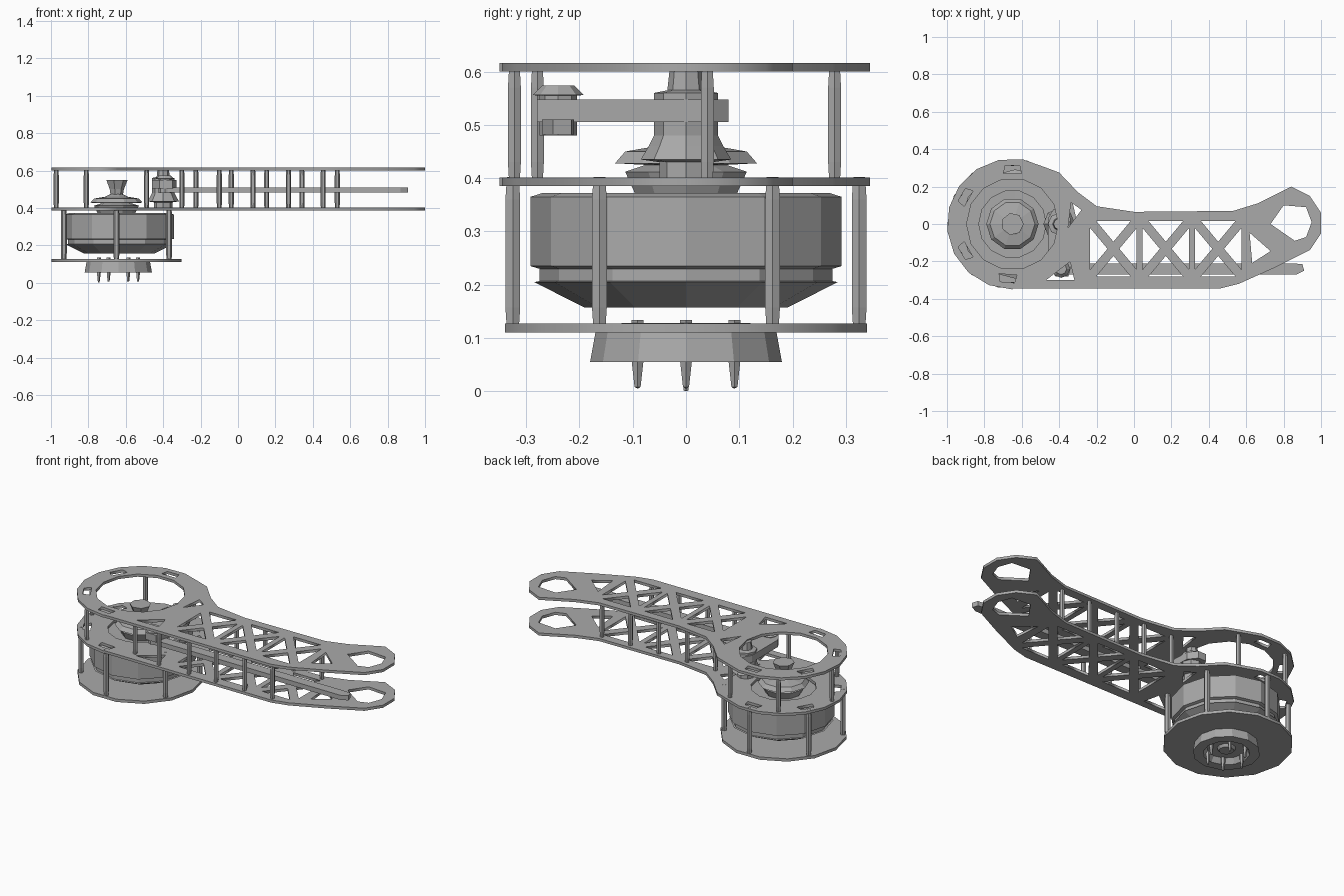
import bpy, bmesh, math
from math import cos, sin, pi, radians
from mathutils import Vector

cube = bpy.data.objects.get("Cube")
if cube:
    bpy.data.objects.remove(cube, do_unlink=True)

GREY = (0.40, 0.40, 0.40, 1)
metal = bpy.data.materials.new("plain grey")
metal.use_nodes = True
metal.diffuse_color = GREY
metal.node_tree.nodes["Principled BSDF"].inputs["Base Color"].default_value = GREY

CX = -0.65  # axis of the round joint


def polar(r, deg, cx=CX, cy=0.0):
    return (cx + r * cos(radians(deg)), cy + r * sin(radians(deg)))


def finish(name, bm):
    bmesh.ops.recalc_face_normals(bm, faces=bm.faces)
    mesh = bpy.data.meshes.new(name)
    bm.to_mesh(mesh)
    bm.free()
    mesh.materials.append(metal)
    obj = bpy.data.objects.new(name, mesh)
    bpy.context.collection.objects.link(obj)
    return obj


def lathe(name, profile, x, y, sides):
    """Spin (radius, height) points round a vertical axis; radius 0 closes to a point."""
    bm = bmesh.new()
    rings = []
    for r, z in profile:
        n = sides if r > 0 else 1
        rings.append([bm.verts.new((*polar(r, 360 * i / sides, x, y), z)) for i in range(n)])
    for a, b in zip(rings, rings[1:]):
        for i in range(sides):
            j = (i + 1) % sides
            quad = [a[i % len(a)], a[j % len(a)], b[j % len(b)], b[i % len(b)]]
            bm.faces.new(list(dict.fromkeys(quad)))
    return finish(name, bm)


def prism(name, outline, z0, z1):
    bm = bmesh.new()
    face = bm.faces.new([bm.verts.new((x, y, z0)) for x, y in outline])
    ext = bmesh.ops.extrude_face_region(bm, geom=[face])
    bmesh.ops.translate(bm, vec=(0, 0, z1 - z0),
                        verts=[v for v in ext["geom"] if isinstance(v, bmesh.types.BMVert)])
    return finish(name, bm)


def plate(name, loops, z0, z1):
    """Flat sheet whose first loop is the outline and the others are cut-outs."""
    curve = bpy.data.curves.new(name, "CURVE")
    curve.dimensions = "2D"
    curve.fill_mode = "BOTH"
    curve.extrude = (z1 - z0) / 2
    for loop in loops:
        spline = curve.splines.new("POLY")
        spline.points.add(len(loop) - 1)
        for p, (x, y) in zip(spline.points, loop):
            p.co = (x, y, 0, 1)
        spline.use_cyclic_u = True
    temp = bpy.data.objects.new(name + "_curve", curve)
    bpy.context.collection.objects.link(temp)
    bpy.context.view_layer.update()
    bm = bmesh.new()
    bm.from_mesh(temp.to_mesh())
    temp.to_mesh_clear()
    bpy.data.objects.remove(temp, do_unlink=True)
    bmesh.ops.remove_doubles(bm, verts=bm.verts, dist=0.0005)
    bmesh.ops.translate(bm, verts=bm.verts, vec=(0, 0, (z0 + z1) / 2))
    return finish(name, bm)


def post(name, x, y, z0, z1, r=0.014):
    """Standoff with a small screw head poking through each end."""
    lathe(name, [(0, z0 - 0.012), (r * 0.8, z0 - 0.012), (r, z0 + 0.03),
                 (r, z1 - 0.03), (r * 0.8, z1 + 0.012), (0, z1 + 0.012)], x, y, 6)


# Arm plate outline: round joint at one end, slim beam, rounded tip
outline = [polar(0.35, a) for a in range(60, 271, 21)]
outline += [(CX, -0.345), (0.46, -0.345), (0.56, -0.32), (0.76, -0.23), (0.94, -0.14),
            (1.0, -0.05), (1.0, 0.06), (0.94, 0.15), (0.84, 0.20), (0.76, 0.16),
            (0.66, 0.11), (0.53, 0.07), (0.0, 0.065), (-0.2, 0.095), (-0.3, 0.17), (-0.4, 0.275)]
tip_hole = [(0.73, 0), (0.80, 0.10), (0.92, 0.09), (0.95, 0.01), (0.92, -0.07), (0.86, -0.09)]


# Crossed-brace cut-outs along the beam
def shrink(tri, gap):
    c = sum((Vector(p) for p in tri), Vector((0, 0))) / len(tri)
    return [tuple(c + (Vector(p) - c) * gap) for p in tri]


def truss():
    cuts = []
    low, high, bay = -0.30, 0.035, 0.28
    for i in range(3):
        x0 = -0.25 + i * bay
        a, b, c, d = (x0, low), (x0 + bay, low), (x0 + bay, high), (x0, high)
        m = (x0 + bay / 2, (low + high) / 2)
        cuts += [shrink(t, 0.66) for t in ((a, b, m), (b, c, m), (c, d, m), (d, a, m))]
    cuts.append(shrink([(0.60, -0.01), (0.62, -0.24), (0.76, -0.15)], 0.7))
    return cuts


# Slots round the joint ring
slots = [[polar(0.275, a - 10), polar(0.275, a + 10), polar(0.315, a + 7), polar(0.315, a - 7)]
         for a in (90, 150, 210, 265)]
slots.append(shrink([(-0.34, 0.13), (-0.36, -0.04), (-0.27, 0.08)], 0.8))
slots.append(shrink([(-0.50, -0.31), (-0.30, -0.31), (-0.33, -0.18)], 0.75))

for name, z, hole in (("lower_arm_plate", 0.385, 0.18), ("upper_arm_plate", 0.60, 0.245)):
    bore = [polar(hole, 360 * i / 14) for i in range(14)]
    plate(name, [outline, bore, tip_hole] + truss() + slots, z, z + 0.016)

# Standoffs between the arm plates
for i in range(5):
    post("rear_beam_post", -0.225 + 0.189 * i, 0.04, 0.40, 0.60)
for x in (-0.30, -0.10, 0.08, 0.27, 0.455):
    post("front_beam_post", x, -0.322, 0.40, 0.60)
for a in (60, 120, 180, 240, 300):
    post("joint_post", *polar(0.322, a), 0.40, 0.60)

# Base ring and the posts that hold it
plate("base_plate", [[polar(0.348, 360 * i / 14) for i in range(14)],
                     [polar(0.12, 360 * i / 12) for i in range(12)]], 0.11, 0.127)
for a in range(30, 390, 60):
    post("base_post", *polar(0.325, a), 0.127, 0.39, 0.016)

# Drive housing with a tapered underside
lathe("drive_housing", [(0, 0.37), (0.27, 0.372), (0.292, 0.365), (0.292, 0.235),
                        (0.275, 0.23), (0.275, 0.207), (0.285, 0.205), (0.19, 0.157),
                        (0.10, 0.157), (0.08, 0.185), (0, 0.185)], -0.635, 0, 12)

# Output hub with an open centre, and its screws
lathe("output_hub", [(0.17, 0.11), (0.18, 0.055), (0.125, 0.055), (0.105, 0.085),
                     (0.05, 0.085), (0.04, 0.07), (0, 0.07)], -0.64, 0, 12)
lathe("hub_cap", [(0.17, 0.11), (0.12, 0.128), (0, 0.128)], -0.64, 0, 12)
for a in range(0, 360, 60):
    x, y = polar(0.105, a, -0.64)
    lathe("hub_screw", [(0, 0.005), (0.006, 0.008), (0.012, 0.06),
                        (0.012, 0.134), (0, 0.134)], x, y, 5)
lathe("hub_foot", [(0, 0.0), (0.005, 0.002), (0.01, 0.075), (0, 0.075)], -0.745, 0, 5)

# Spool on the joint axis with a flared horn on top
lathe("axis_spool", [(0, 0.365), (0.10, 0.37), (0.12, 0.412), (0.08, 0.425), (0.14, 0.428),
                     (0.12, 0.45), (0.06, 0.46), (0.03, 0.475), (0, 0.475)], CX, 0, 10)
lathe("axis_horn", [(0, 0.465), (0.035, 0.47), (0.04, 0.50), (0.06, 0.55), (0, 0.55)], CX, 0, 7)

# Crank beside the joint: arm, pivot column and pin head
prism("crank_arm", [(-0.46, -0.22), (-0.42, -0.28), (-0.35, -0.28), (-0.33, -0.2),
                    (-0.34, 0.03), (-0.38, 0.08), (-0.43, 0.08), (-0.46, 0.03)], 0.505, 0.548)
lathe("crank_pivot", [(0, 0.40), (0.05, 0.40), (0.05, 0.43), (0.085, 0.435), (0.07, 0.46),
                      (0.06, 0.48), (0.06, 0.56), (0.035, 0.565), (0.03, 0.61),
                      (0, 0.61)], -0.40, 0, 8)
lathe("crank_pin", [(0, 0.48), (0.035, 0.48), (0.035, 0.555), (0.048, 0.556),
                    (0.03, 0.574), (0, 0.574)], -0.39, -0.24, 8)

# Push rod running along the beam to a pointed tip
prism("push_rod", [(-0.39, -0.27), (0.87, -0.27), (0.91, -0.25), (0.90, -0.215),
                   (0.85, -0.21), (-0.39, -0.21)], 0.482, 0.51)
